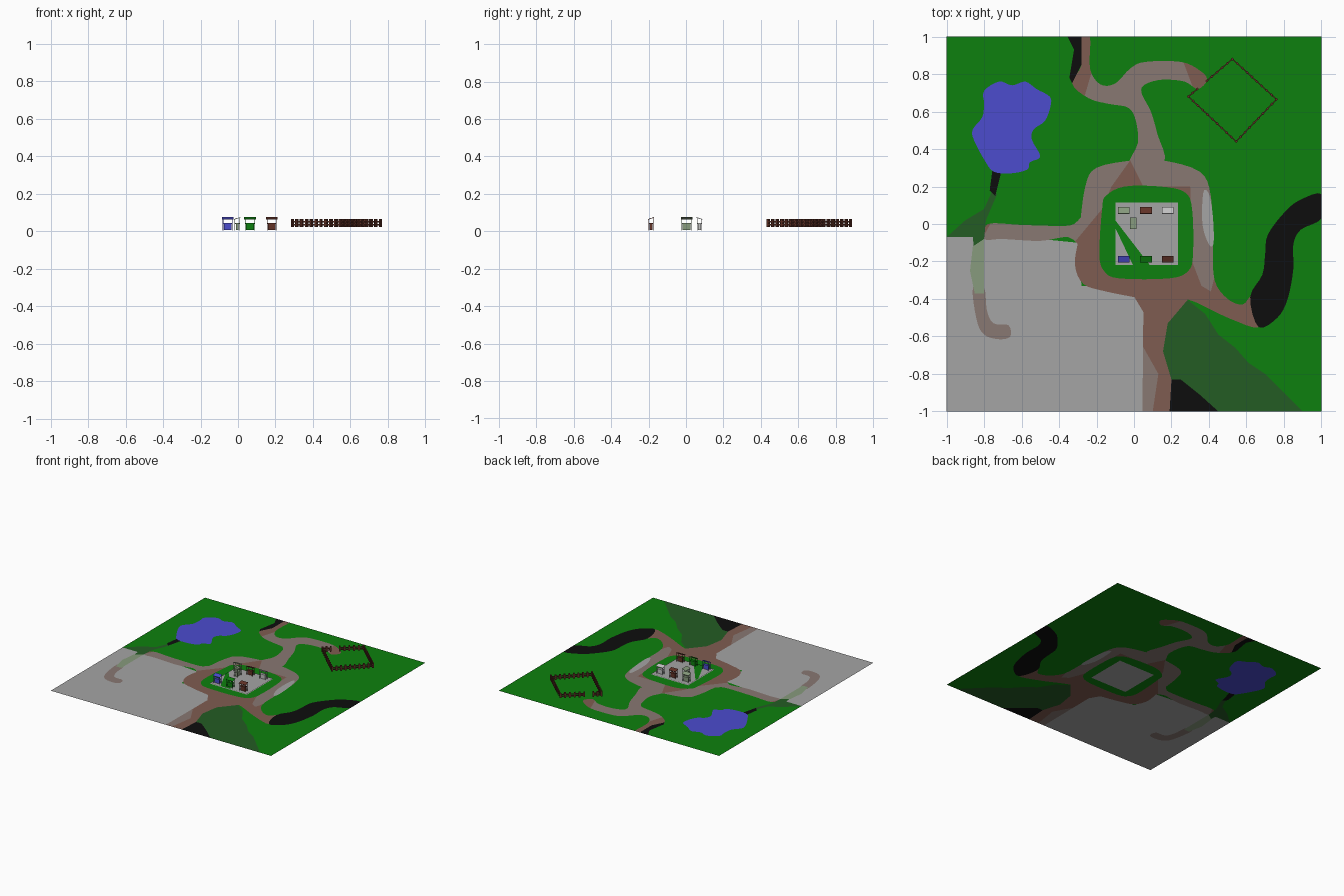
import bpy, bmesh, math
from mathutils import Vector, Matrix
from mathutils.geometry import delaunay_2d_cdt

if "Cube" in bpy.data.objects:
    bpy.data.objects.remove(bpy.data.objects["Cube"])


def srgb(r, g, b):
    return [((c / 255 + 0.055) / 1.055) ** 2.4 if c > 10 else c / 255 / 12.92 for c in (r, g, b)] + [1]


COLOURS = {
    "grass": srgb(13, 128, 14), "dark_grass": srgb(36, 92, 36), "water_blue": srgb(76, 76, 206),
    "black_earth": srgb(13, 13, 13), "grey_stone": srgb(165, 165, 165), "brown_path": srgb(127, 92, 81),
    "dusty_path": srgb(137, 120, 114), "sage": srgb(135, 155, 125), "dark_wood": srgb(98, 50, 38),
    "pale_grey": srgb(195, 195, 195)}
NAMES = list(COLOURS)
MATS = []
for n in NAMES:
    m = bpy.data.materials.new(n)
    m.diffuse_color = COLOURS[n]
    m.use_nodes = True
    m.node_tree.nodes["Principled BSDF"].inputs["Base Color"].default_value = m.diffuse_color
    MATS.append(m)


def finish(bm, name, colour=None):
    me = bpy.data.meshes.new(name)
    bm.to_mesh(me)
    bm.free()
    for m in (MATS if colour is None else [MATS[NAMES.index(colour)]]):
        me.materials.append(m)
    ob = bpy.data.objects.new(name, me)
    bpy.context.collection.objects.link(ob)
    return ob


def smooth(pts, steps=4):
    """Closed Catmull-Rom outline kept inside the ground square."""
    out, n = [], len(pts)
    for i in range(n):
        a, b, c, d = (Vector(pts[(i + k) % n]) for k in (-1, 0, 1, 2))
        for s in range(steps):
            t = s / steps
            p = 0.5 * (2 * b + (c - a) * t + (2 * a - 5 * b + 4 * c - d) * t * t
                       + (3 * b - a - 3 * c + d) * t ** 3)
            out.append((max(-1, min(1, p.x)), max(-1, min(1, p.y))))
    return out


def inside(x, y, poly):
    hit = False
    for (x1, y1), (x2, y2) in zip(poly, poly[1:] + poly[:1]):
        if (y1 > y) != (y2 > y) and x < x1 + (y - y1) * (x2 - x1) / (y2 - y1):
            hit = not hit
    return hit


# painted ground regions, later ones lie over earlier ones
square = [(-1, -1), (1, -1), (1, 1), (-1, 1)]
field = [(-1, -.07), (-.86, -.07), (-.6, -.07), (-.3, -.1), (-.28, -.33), (-.02, -.33), (.05, -.45), (.05, -1), (-1, -1)]
hill = [(.28, -.4), (.38, -.48), (.45, -.59), (.54, -.66), (.61, -.74), (.7, -.8), (.83, -.93), (.9, -1),
        (.45, -1), (.35, -.91), (.19, -.83), (.14, -.7), (.17, -.5)]
mud = [(.19, -1), (.19, -.83), (.25, -.83), (.35, -.91), (.45, -1)]
ring = [(-.29, -.02), (-.26, .2), (-.2, .3), (0, .34), (.15, .34), (.35, .28), (.41, .15), (.42, -.1), (.43, -.3),
        (.5, -.4), (.58, -.43), (.63, -.39), (.67, -.55), (.5, -.5), (.28, -.4), (.15, -.42), (0, -.39),
        (-.15, -.36), (-.27, -.32), (-.315, -.22), (-.3, -.1)]
south = [(-.01, -.37), (.05, -.47), (.045, -1), (.19, -1), (.2, -.83), (.155, -.68), (.18, -.53), (.29, -.4), (.1, -.3)]
north = [(-.02, .32), (.02, .43), (.01, .55), (-.03, .62), (-.13, .64), (-.24, .67), (-.33, .75), (-.28, .85),
         (-.29, 1), (-.235, 1), (-.235, .83), (-.18, .745), (-.1, .75), (-.02, .83), (.06, .865), (.25, .865),
         (.35, .82), (.39, .77), (.34, .72), (.27, .76), (.15, .77), (.06, .745), (.04, .7), (.09, .6),
         (.125, .48), (.16, .33)]
west = [(-.8, -.08), (-.78, 0), (-.6, -.005), (-.4, -.01), (-.32, 0), (-.25, .06), (-.27, -.12), (-.35, -.07),
        (-.5, -.09), (-.7, -.08)]
dusty_zone = [(-.85, -.15), (-.32, -.1), (-.17, .08), (-.12, .2), (-.02, .34), (.05, .2), (.3, .2), (.31, -.2),
              (.36, -.33), (.41, -.36), (.5, 0), (.5, .5), (.31, .74), (.25, .9), (-.2, .9), (-.27, .66), (-.6, .3)]
south_dust = [(.04, -.64), (.13, -.8), (.1, -1), (.04, -1)]
gravel = [(.37, .17), (.4, .16), (.42, .05), (.425, -.1), (.4, -.11), (.365, 0)]
tail = [(-.86, -.34), (-.8, -.34), (-.785, -.46), (-.75, -.53), (-.67, -.54), (-.66, -.6), (-.72, -.615), (-.8, -.59),
        (-.84, -.51)]
tail_green = [(-.86, -.12), (-.8, -.08), (-.8, -.37), (-.85, -.37), (-.875, -.25)]
bank = [(-1, -.07), (-.9, .02), (-.8, .08), (-.755, .18), (-.73, .16), (-.79, .02), (-.8, -.08), (-.85, -.17), (-.86, -.07)]
stream = [(-.755, .29), (-.705, .29), (-.74, .15), (-.77, .18)]
lake = [(-.8, .71), (-.72, .76), (-.65, .74), (-.58, .76), (-.52, .72), (-.45, .68), (-.445, .63), (-.475, .55),
        (-.535, .505), (-.545, .45), (-.5, .36), (-.555, .33), (-.57, .29), (-.66, .27), (-.75, .28), (-.8, .345),
        (-.855, .45), (-.86, .505), (-.81, .57), (-.8, .64)]
river = [(1, .16), (.89, .13), (.81, .07), (.715, -.055), (.7, -.16), (.685, -.27), (.62, -.39), (.665, -.55),
         (.765, -.5), (.82, -.4), (.85, -.24), (.85, -.11), (.89, -.03), (1, .03)]
tarn = [(-.355, 1), (-.28, 1), (-.28, .85), (-.33, .75), (-.345, .78), (-.32, .93)]
green = [(-.17, .08), (-.15, .15), (-.05, .2), (.14, .2), (.27, .17), (.31, .08), (.315, -.16), (.29, -.25), (.19, -.29),
         (-.08, -.29), (-.16, -.25), (-.185, -.16)]
plaza = [(-.1, -.22), (.235, -.22), (.235, .115), (-.1, .115)]

REGIONS = [("grass", square), ("grey_stone", field), ("dark_grass", hill), ("black_earth", mud),
           ("brown_path", smooth(ring)), ("brown_path", south), ("brown_path", smooth(north)),
           ("brown_path", smooth(west)), ("dusty_path", dusty_zone), ("dusty_path", south_dust),
           ("grey_stone", smooth(gravel)), ("dusty_path", smooth(tail)), ("dark_grass", bank),
           ("sage", tail_green), ("black_earth", stream), ("water_blue", smooth(lake)),
           ("black_earth", smooth(river)), ("black_earth", tarn), ("grass", smooth(green)), ("grey_stone", plaza)]

# ground: one flat sheet cut along every region outline
coords, edges = [], []
for _, poly in REGIONS:
    k, n = len(coords), len(poly)
    coords += [Vector(p) for p in poly]
    edges += [(k + i, k + (i + 1) % n) for i in range(n)]
vs, _, fs, *_ = delaunay_2d_cdt(coords, edges, [], 0, 1e-5)
bm = bmesh.new()
bv = [bm.verts.new((v.x, v.y, 0)) for v in vs]
for f in fs:
    face = bm.faces.new([bv[i] for i in f])
    c = sum((vs[i] for i in f), Vector((0, 0))) / len(f)
    colour = "grass"
    for name, poly in REGIONS:
        if inside(c.x, c.y, poly) and not (poly in (dusty_zone, south_dust) and colour != "brown_path"):
            colour = name
    face.material_index = NAMES.index(colour)
    face.normal_update()
    if face.normal.z < 0:
        face.normal_flip()
finish(bm, "ground")


def sheet(name, pts, z, colour):
    bm = bmesh.new()
    bm.faces.new([bm.verts.new((x, y, z)) for x, y in pts])
    return finish(bm, name, colour)


# market square paving and the grass wedge showing through it
sheet("plaza", plaza, .005, "grey_stone")
sheet("grass_wedge", [(-.1, -.02), (-.005, -.22), (.085, -.22), (-.1, .02)], .007, "grass")


def box(bm, centre, size, rot=None):
    m = Matrix.Translation(centre) @ (rot or Matrix()) @ Matrix.Diagonal((*size, 1))
    bmesh.ops.create_cube(bm, size=1, matrix=m)


# market stalls: counter, four posts and a sloping awning
def stall(name, x, y, angle, colour):
    bm = bmesh.new()
    box(bm, (0, 0, .041), (.05, .022, .006))
    box(bm, (0, 0, .024), (.042, .016, .034))
    for sx in (-1, 1):
        box(bm, (sx * .025, -.013, .034), (.003, .003, .058))
        box(bm, (sx * .025, .013, .037), (.003, .003, .066))
    box(bm, (0, 0, .069), (.062, .036, .003), Matrix.Rotation(math.radians(18), 4, 'X'))
    ob = finish(bm, name, colour)
    ob.location = (x, y, 0)
    ob.rotation_euler.z = angle


XS = (-.055, .064, .18)
for x, c in zip(XS, ("water_blue", "dark_grass", "dark_wood")):
    stall("front_stall_" + c, x, -.187, 0, "grass" if c == "dark_grass" else c)
for x, c in zip(XS, ("sage", "dark_wood", "pale_grey")):
    stall("back_stall_" + c, x, .072, math.pi, c)
stall("side_stall", -.004, .003, -math.pi / 2, "sage")

# paddock fence: pickets and rails, with a gateway on the north-west side
corners = [Vector(p) for p in ((.29, .68, 0), (.525, .88, 0), (.76, .665, 0), (.545, .44, 0))]
bm = bmesh.new()
for i in range(4):
    a, b = corners[i], corners[(i + 1) % 4]
    d = b - a
    rot = Matrix.Rotation(math.atan2(d.y, d.x), 4, 'Z')
    for t0, t1 in ([(0, .2), (.42, 1)] if i == 0 else [(0, 1)]):
        p, q = a + d * t0, a + d * t1
        length = (q - p).length
        for z in (.036, .05):
            box(bm, (p + q) / 2 + Vector((0, 0, z)), (length, .006, .008), rot)
        n = max(2, round(length / .034))
        for k in range(n + 1):
            box(bm, p.lerp(q, k / n) + Vector((0, 0, .044)), (.012, .012, .042), rot)
finish(bm, "paddock_fence", "dark_wood")
